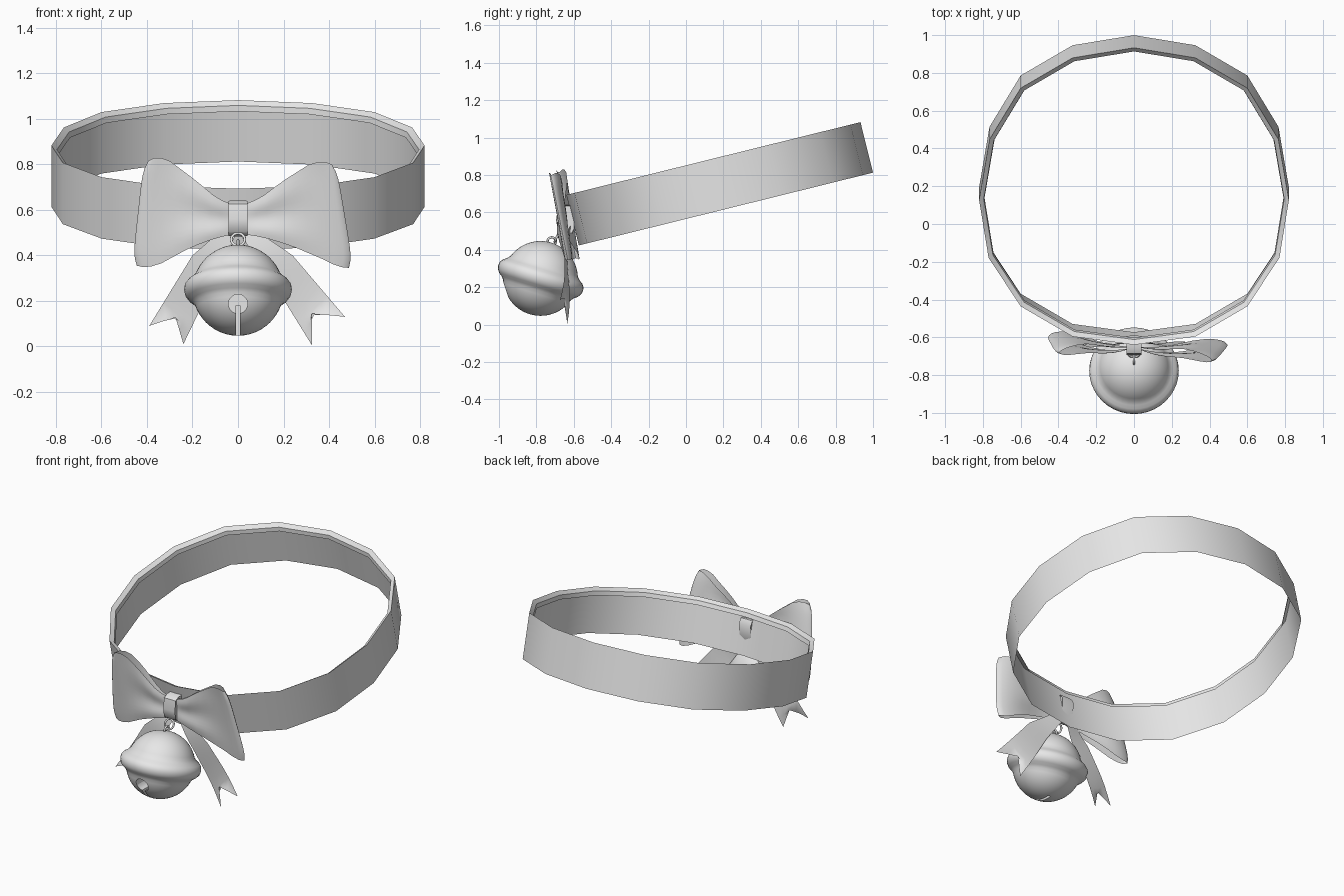
import bpy, bmesh, math
from mathutils import Matrix, Vector

if "Cube" in bpy.data.objects:
    bpy.data.objects.remove(bpy.data.objects["Cube"])

GREY = bpy.data.materials.new("plain_grey")
GREY.diffuse_color = (0.8, 0.8, 0.8, 1)
GREY.use_nodes = True
GREY.node_tree.nodes["Principled BSDF"].inputs["Base Color"].default_value = GREY.diffuse_color


def finish(ob, angle=40):
    if not ob.data.materials:
        ob.data.materials.append(GREY)
    bpy.ops.object.select_all(action='DESELECT')
    ob.select_set(True)
    bpy.context.view_layer.objects.active = ob
    bpy.ops.object.shade_smooth_by_angle(angle=math.radians(angle))
    return ob


def grid_mesh(name, rows, close_u=False, close_v=False, angle=40, recalc=True):
    """Skin a list of equal-length point rows with quads."""
    bm = bmesh.new()
    vs = [[bm.verts.new(p) for p in row] for row in rows]
    n, m = len(rows), len(rows[0])
    for i in range(n if close_u else n - 1):
        for j in range(m if close_v else m - 1):
            a, b = (i + 1) % n, (j + 1) % m
            bm.faces.new((vs[i][j], vs[a][j], vs[a][b], vs[i][b]))
    bmesh.ops.remove_doubles(bm, verts=bm.verts, dist=1e-5)
    if recalc:
        bmesh.ops.recalc_face_normals(bm, faces=bm.faces)
    me = bpy.data.meshes.new(name)
    bm.to_mesh(me)
    bm.free()
    ob = bpy.data.objects.new(name, me)
    bpy.context.collection.objects.link(ob)
    return finish(ob, angle)


def interp(t, pts):
    """Piecewise linear interpolation through (t, value) points."""
    for (a, va), (b, vb) in zip(pts, pts[1:]):
        if t <= b:
            return va + (vb - va) * (t - a) / (b - a)
    return pts[-1][1]


# Collar: tilted sixteen-sided sheet with a lip folded inwards along the top
tilt = Matrix.Translation((0, 0.18, 0.753)) @ Matrix.Rotation(math.radians(13.9), 4, 'X')
half = [(0, 0.81), (0.325, 0.755), (0.60, 0.59), (0.765, 0.31), (0.82, -0.02),
        (0.77, -0.335), (0.60, -0.60), (0.325, -0.765), (0, -0.81)]
outline = [(-x, y) for x, y in half] + half[-2:0:-1]
band = [(1, -0.139), (1, 0), (1, 0.139), (0.97, 0.121), (0.965, 0.095)]
grid_mesh("collar", [[tilt @ Vector((x * s, y * s, h)) for s, h in band]
                     for x, y in outline], True, angle=35, recalc=False)


# Bow wings: each is a flattened ribbon loop, pinched and pleated at the knot
def wing(name, side, top, bottom, reach0, tip_lean, y_tip):
    n, m = 24, 14
    rows = []
    for i in range(n + 1):
        a = 2 * math.pi * i / n
        u = (1 - math.cos(a)) / 2                 # 0 at knot, 1 at outer end
        thick = 0.033 * math.sin(a) * (0.35 + 0.65 * u)
        row = []
        for j in range(m + 1):
            v = j / m
            z = interp(u, bottom) * (1 - v) + interp(u, top) * v
            reach = reach0 + tip_lean * (0.5 - v) - 0.02 * (2 * v - 1) ** 6
            pleat = 0.009 * math.sin(v * 3 * math.pi) * math.sin(math.pi * min(1, u * 1.3))
            y = -0.655 + (y_tip + 0.655) * u - thick - pleat * (1 - u)
            y += -0.2 * (z - 0.56) * u - 0.01 * math.sin(2 * math.pi * u)
            row.append((side * (0.015 + reach * u), y, z))
        rows.append(row)
    grid_mesh(name, rows, angle=60)


wing("bow_wing_left", -1,
     [(0, 0.62), (0.2, 0.65), (0.45, 0.73), (0.75, 0.815), (0.9, 0.835), (1, 0.815)],
     [(0, 0.495), (0.2, 0.475), (0.45, 0.435), (0.75, 0.365), (0.9, 0.345), (1, 0.355)],
     0.425, 0.05, -0.63)
wing("bow_wing_right", 1,
     [(0, 0.62), (0.2, 0.65), (0.45, 0.725), (0.75, 0.80), (0.9, 0.815), (1, 0.80)],
     [(0, 0.495), (0.2, 0.48), (0.45, 0.445), (0.75, 0.385), (0.9, 0.35), (1, 0.345)],
     0.455, 0.075, -0.675)

# Knot: strap wrapped round the middle of the bow, poking through the collar
strap = [(-0.655, 0.64), (-0.685, 0.625), (-0.693, 0.56), (-0.685, 0.505),
         (-0.655, 0.485), (-0.61, 0.485), (-0.597, 0.51), (-0.592, 0.61), (-0.61, 0.64)]
rows = [[(-0.034, -0.64, 0.56)] * len(strap)]
for x, s in ((-0.034, 0.94), (-0.041, 1), (0, 1.02), (0.041, 1), (0.034, 0.94)):
    rows.append([(x, -0.64 + (y + 0.64) * s, 0.56 + (z - 0.56) * s) for y, z in strap])
rows.append([(0.034, -0.64, 0.56)] * len(strap))
grid_mesh("bow_knot", rows, False, True, 50)


# Ribbon tails: gently waved strips ending in a swallowtail notch
def tail(name, outer, inner, notch):
    n, m = 10, 4
    rows = []
    for i in range(n + 1):
        t = i / n
        o = [interp(t, [(k, p[c]) for k, p in outer]) for c in (0, 1)]
        q = [interp(t, [(k, p[c]) for k, p in inner]) for c in (0, 1)]
        row = []
        for j in range(m + 1):
            v = j / m
            x, z = (o[c] * (1 - v) + q[c] * v for c in (0, 1))
            k = (1 - abs(2 * v - 1)) * max(0, (t - 0.6) / 0.4)
            x += (notch[0] - (o[0] + q[0]) / 2) * k
            z += (notch[1] - (o[1] + q[1]) / 2) * k
            y = -0.618 - 0.012 * math.sin(t * 6) + (v - 0.5) * 0.04 * t - 0.04 * t
            row.append((x, y, z))
        rows.append(row)
    grid_mesh(name, rows, angle=60)


tail("tail_left", [(0, (-0.05, 0.53)), (0.4, (-0.2, 0.40)), (1, (-0.39, 0.09))],
     [(0, (-0.01, 0.49)), (0.4, (-0.09, 0.32)), (1, (-0.24, 0.01))], (-0.275, 0.13))
tail("tail_right", [(0, (0.05, 0.53)), (0.4, (0.24, 0.40)), (1, (0.47, 0.13))],
     [(0, (0.01, 0.49)), (0.4, (0.13, 0.32)), (1, (0.325, 0.005))], (0.325, 0.145))

# Bell: hollow ball with a flared belt, leaning backwards
lean = Matrix.Translation((0, -0.778, 0.247)) @ Matrix.Rotation(math.radians(-17), 4, 'X')
R = 0.2


def arc(r, a0, a1, n):
    return [(r * math.cos(math.radians(a0 + (a1 - a0) * i / n)),
             r * math.sin(math.radians(a0 + (a1 - a0) * i / n))) for i in range(n + 1)]


profile = arc(R, -90, -19, 12)
profile += [(0.201, -0.05), (0.22, -0.036), (0.233, -0.018), (0.237, 0.003),
            (0.234, 0.022), (0.222, 0.038), (0.205, 0.05)]
profile += arc(R, 20, 90, 12)
profile += arc(R - 0.007, 90, -90, 24)            # inner wall
sides = 40
bell = grid_mesh("bell", [[lean @ Vector((r * math.sin(a), r * math.cos(a), h))
                           for r, h in profile]
                          for a in (2 * math.pi * i / sides for i in range(sides))], True)


# Keyhole opening: round hole plus a slit running under the bell
def cut(target, cutter):
    mod = target.modifiers.new("opening", 'BOOLEAN')
    mod.object, mod.operation, mod.solver = cutter, 'DIFFERENCE', 'EXACT'
    bpy.context.view_layer.objects.active = target
    bpy.ops.object.modifier_apply(modifier=mod.name)
    bpy.data.objects.remove(cutter)


bpy.ops.mesh.primitive_cylinder_add(vertices=20, radius=0.042, depth=0.3,
                                    location=(0, -1.0, 0.187),
                                    rotation=(math.pi / 2, 0, 0))
cut(bell, bpy.context.object)
bpy.ops.mesh.primitive_cube_add(size=1, location=(0, -0.9, 0.08))
slit = bpy.context.object
slit.scale = (0.017, 0.28, 0.2)
cut(bell, slit)
finish(bell, 40)


# Hanging rings between knot and bell
def ring(name, loc, r, rot):
    bpy.ops.mesh.primitive_torus_add(major_radius=r, minor_radius=0.006,
                                     major_segments=20, minor_segments=8,
                                     location=loc, rotation=rot)
    ob = bpy.context.object
    ob.name = name
    finish(ob, 60)


ring("bell_eye", (0, -0.718, 0.445), 0.022, (math.pi / 2, 0, math.pi / 2))
ring("hanging_ring", (0, -0.69, 0.47), 0.03, (math.radians(65), 0, 0))
